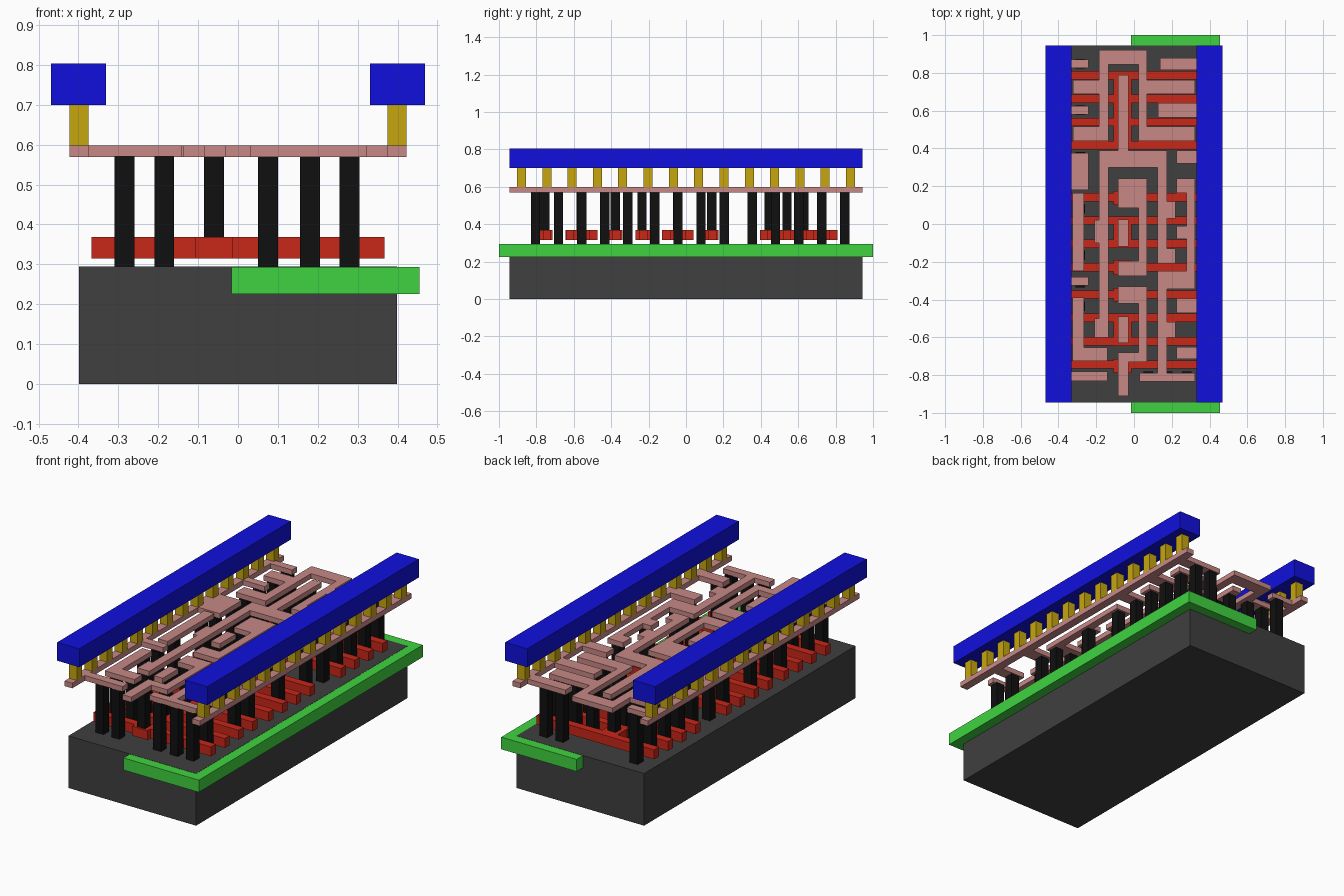
import bpy, bmesh


def material(name, rgb):
    m = bpy.data.materials.new(name)
    m.diffuse_color = (*rgb, 1)
    return m


def boxes(name, rects, z0, z1, mat):
    """One object made of plan rectangles (x0, x1, y0, y1) extruded from z0 to z1."""
    bm = bmesh.new()
    for x0, x1, y0, y1 in rects:
        v = bmesh.ops.create_cube(bm, size=1)["verts"]
        bmesh.ops.scale(bm, verts=v, vec=(x1 - x0, y1 - y0, z1 - z0))
        bmesh.ops.translate(bm, verts=v, vec=((x0 + x1) / 2, (y0 + y1) / 2, (z0 + z1) / 2))
    me = bpy.data.meshes.new(name)
    bm.to_mesh(me)
    bm.free()
    me.materials.append(mat)
    ob = bpy.data.objects.new(name, me)
    bpy.context.collection.objects.link(ob)
    return ob


def square(x, y, s=0.05):
    return (x - s / 2, x + s / 2, y - s / 2, y + s / 2)


dark = material("dark_grey", (0.05, 0.05, 0.05))
green = material("green", (0.05, 0.65, 0.05))
red = material("red", (0.58, 0.02, 0.01))
black = material("black", (0.005, 0.005, 0.005))
pink = material("pink", (0.57, 0.25, 0.24))
gold = material("gold", (0.57, 0.38, 0.005))
blue = material("blue", (0.005, 0.005, 0.72))

L = 0.944

# substrate and the well sunk into it
boxes("substrate", [(-0.399, 0.399, -L, L)], 0, 0.2945, dark)
boxes("well", [(-0.016, 0.455, -1, 1)], 0.225, 0.2935, green)

# gate bars in three groups of four, with pads and straps joining them
tops = (0.787, 0.142, -0.373)
gate_y = [t - 0.1235 * i for t in tops for i in range(4)]
gates = [(-0.367, 0.367, y - 0.022, y + 0.022) for y in gate_y]
gates += [(-0.108, -0.012, a, b) for a, b in (
    (0.395, 0.8), (0.1, 0.175), (-0.127, 0.04), (-0.27, -0.19),
    (-0.41, -0.34), (-0.645, -0.475), (-0.79, -0.715))]
boxes("gates", gates, 0.315, 0.368, red)

# contact rows between gates
row = [t + 0.062 - 0.1235 * i for t in tops for i in range(5)]
a, b, c = row[:5], row[5:10], row[10:]
posts = []
for i, y in enumerate(a):
    out = i % 2
    posts += [square(x, y) for x in ((-0.285, -0.185, 0.075, 0.18, 0.28) if out
                                     else (-0.285, 0.18, 0.28) if i < 4 else (-0.285, 0.28))]
posts += [square(-0.285, y) for y in (b[0], b[1], b[3], c[0], c[1], c[3], c[4])]
posts += [square(-0.185, y) for y in (b[2], c[2], c[4], c[3])]
posts += [square(0.28, y) for y in (b[0], b[2], c[0], c[1], c[3], c[4])]
posts += [square(0.18, y) for y in (b[1], b[3], c[0], c[2], c[4])]
posts += [square(0.075, c[4])]
boxes("contact_posts", posts, 0.294, 0.571, black)

# contact posts standing on the gate pads
pad_y = (0.445, 0.54, 0.63, 0.725, 0.137, -0.045, -0.235, -0.378, -0.56, -0.755)
boxes("gate_posts", [square(-0.06, y) for y in pad_y], 0.36, 0.571, black)

# local wiring
wires = [
    # side rails
    (-0.423, -0.375, -L, L), (0.375, 0.423, -L, L),
    # upper loop and its arms
    (-0.185, 0.07, 0.845, 0.92), (-0.185, -0.135, 0.44, 0.92), (0.023, 0.07, 0.44, 0.92),
    (0.06, 0.322, 0.687, 0.762), (0.03, 0.322, 0.44, 0.515),
    (-0.322, -0.14, 0.687, 0.762), (-0.322, -0.14, 0.44, 0.515),
    # centre bar and crossbar with legs
    (-0.085, -0.03, 0.38, 0.79), (-0.185, 0.175, 0.3, 0.39),
    (-0.185, -0.135, -0.6, 0.35), (-0.21, -0.14, -0.1, 0.02), (-0.21, -0.14, -0.6, -0.5),
    (0.125, 0.175, -0.21, 0.35), (0.17, 0.22, 0.03, 0.12), (0.17, 0.22, -0.21, -0.13),
    # centre brackets
    (-0.085, 0.07, 0.085, 0.24), (0.023, 0.07, -0.275, 0.24), (-0.085, 0.07, -0.275, -0.195),
    (-0.085, -0.03, -0.12, 0.025),
    (-0.085, 0.07, -0.42, -0.33), (0.023, 0.07, -0.73, -0.33), (-0.085, 0.07, -0.73, -0.68),
    (-0.085, -0.03, -0.91, -0.68), (-0.085, -0.03, -0.63, -0.49),
    # left columns
    (-0.325, -0.265, -0.25, 0.165), (-0.325, -0.265, -0.725, -0.39),
    (-0.325, -0.14, -0.725, -0.655),
    # right columns
    (0.277, 0.322, -0.345, 0.24), (0.225, 0.322, 0.165, 0.24), (0.225, 0.322, -0.08, -0.01),
    (0.125, 0.322, -0.345, -0.25), (0.125, 0.175, -0.835, -0.25),
    (0.17, 0.22, -0.6, -0.52), (0.03, 0.322, -0.835, -0.79),
]
# stubs tied to the left and right rails: inner end, y range
wires += [(-0.38, x, y0, y1) for x, y0, y1 in (
    (-0.24, 0.825, 0.87), (-0.24, 0.58, 0.625), (-0.24, 0.18, 0.375),
    (-0.24, -0.325, -0.28), (-0.14, -0.83, -0.782))]
wires += [(x, 0.38, y0, y1) for x, y0, y1 in (
    (0.138, 0.815, 0.88), (0.127, 0.565, 0.64), (0.225, 0.32, 0.39),
    (0.225, -0.47, -0.395), (0.225, -0.715, -0.65))]
boxes("local_wiring", wires, 0.569, 0.598, pink)

# studs and power bars on both sides
studs = [square(s * 0.399, 0.1353 * (i - 6.5), 0.048) for s in (-1, 1) for i in range(14)]
boxes("studs", studs, 0.597, 0.701, gold)
for side, s in (("left", -1), ("right", 1)):
    boxes(side + "_power_bar", [(s * 0.4 - 0.069, s * 0.4 + 0.069, -L, L)], 0.7, 0.804, blue)
